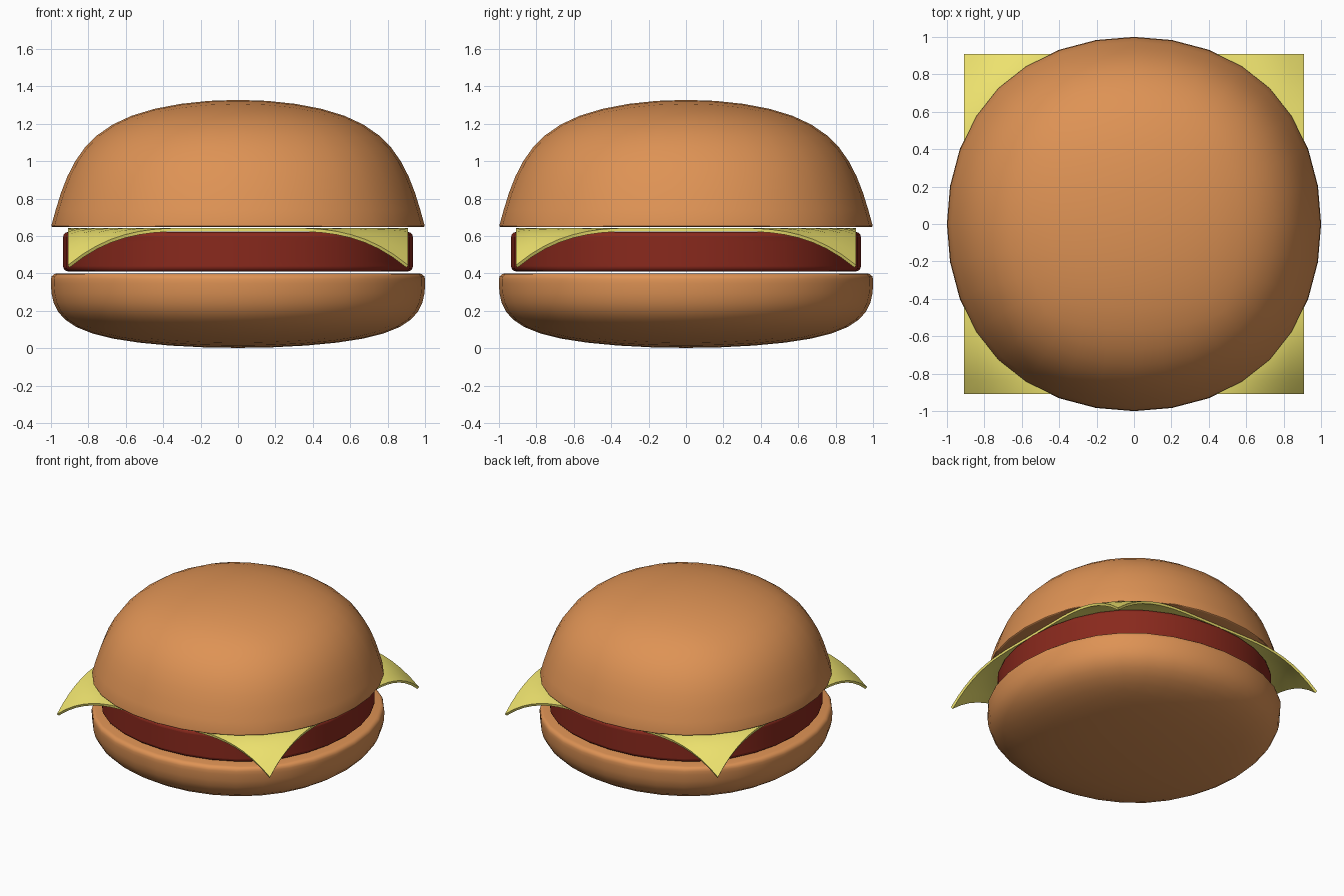
import bpy, bmesh, math

if "Cube" in bpy.data.objects:
    bpy.data.objects.remove(bpy.data.objects["Cube"])


def material(name, rgb):
    m = bpy.data.materials.new(name)
    m.diffuse_color = (*rgb, 1.0)
    m.use_nodes = True
    m.node_tree.nodes["Principled BSDF"].inputs["Base Color"].default_value = m.diffuse_color
    return m


BREAD = material("bread", (0.73, 0.29, 0.09))
MEAT = material("meat", (0.25, 0.022, 0.012))
CHEESE = material("cheese", (0.87, 0.78, 0.16))


def add_object(name, bm, mat):
    bmesh.ops.recalc_face_normals(bm, faces=bm.faces[:])
    mesh = bpy.data.meshes.new(name)
    bm.to_mesh(mesh)
    bm.free()
    mesh.materials.append(mat)
    ob = bpy.data.objects.new(name, mesh)
    bpy.context.collection.objects.link(ob)
    return ob


def finish(ob):
    bpy.ops.object.select_all(action='DESELECT')
    ob.select_set(True)
    bpy.context.view_layer.objects.active = ob
    bpy.ops.object.convert(target='MESH')
    bpy.ops.object.shade_smooth_by_angle(angle=math.radians(35))


def soft_box(name, radius, z0, z1, mat, bevel, top_scale=1.0, bottom_scale=1.0,
             creased=(True, True)):
    """Subdivided box: creased rims become round and flat, free ends become domes."""
    a = radius / (44 / 48)      # a subdivided square shrinks by this much
    bm = bmesh.new()
    bmesh.ops.create_cube(bm, size=2)
    layer = bm.edges.layers.float.new("crease_edge")
    for e in bm.edges:
        heights = [v.co.z for v in e.verts]
        if max(heights) < 0 and creased[0] or min(heights) > 0 and creased[1]:
            e[layer] = 1.0
    for v in bm.verts:
        top = v.co.z > 0
        s = a * (top_scale if top else bottom_scale)
        v.co = (v.co.x * s, v.co.y * s, z1 if top else z0)
    ob = add_object(name, bm, mat)
    sub = ob.modifiers.new("subdivide", 'SUBSURF')
    sub.levels = sub.render_levels = 3
    bev = ob.modifiers.new("rim", 'BEVEL')
    bev.width = bevel
    bev.segments = 3
    bev.limit_method = 'ANGLE'
    bev.angle_limit = math.radians(45)
    finish(ob)
    return ob


# Buns and patty
soft_box("bottom_bun", 1.0, -0.033, 0.40, BREAD, 0.03, bottom_scale=1.01,
         creased=(False, True))
soft_box("patty", 0.935, 0.41, 0.622, MEAT, 0.045)
soft_box("top_bun", 1.0, 0.648, 1.387, BREAD, 0.01, top_scale=0.8,
         creased=(True, False))

# Cheese slice with drooping corners
bm = bmesh.new()
bmesh.ops.create_grid(bm, x_segments=24, y_segments=24, size=0.91)
for v in bm.verts:
    r = math.hypot(v.co.x, v.co.y)
    v.co.z = 0.643 - 0.2 * (max(0.0, r - 0.95) / 0.337) ** 2
cheese = add_object("cheese_slice", bm, CHEESE)
solid = cheese.modifiers.new("thickness", 'SOLIDIFY')
solid.thickness = 0.018
solid.offset = -1 if cheese.data.polygons[0].normal.z > 0 else 1
finish(cheese)
